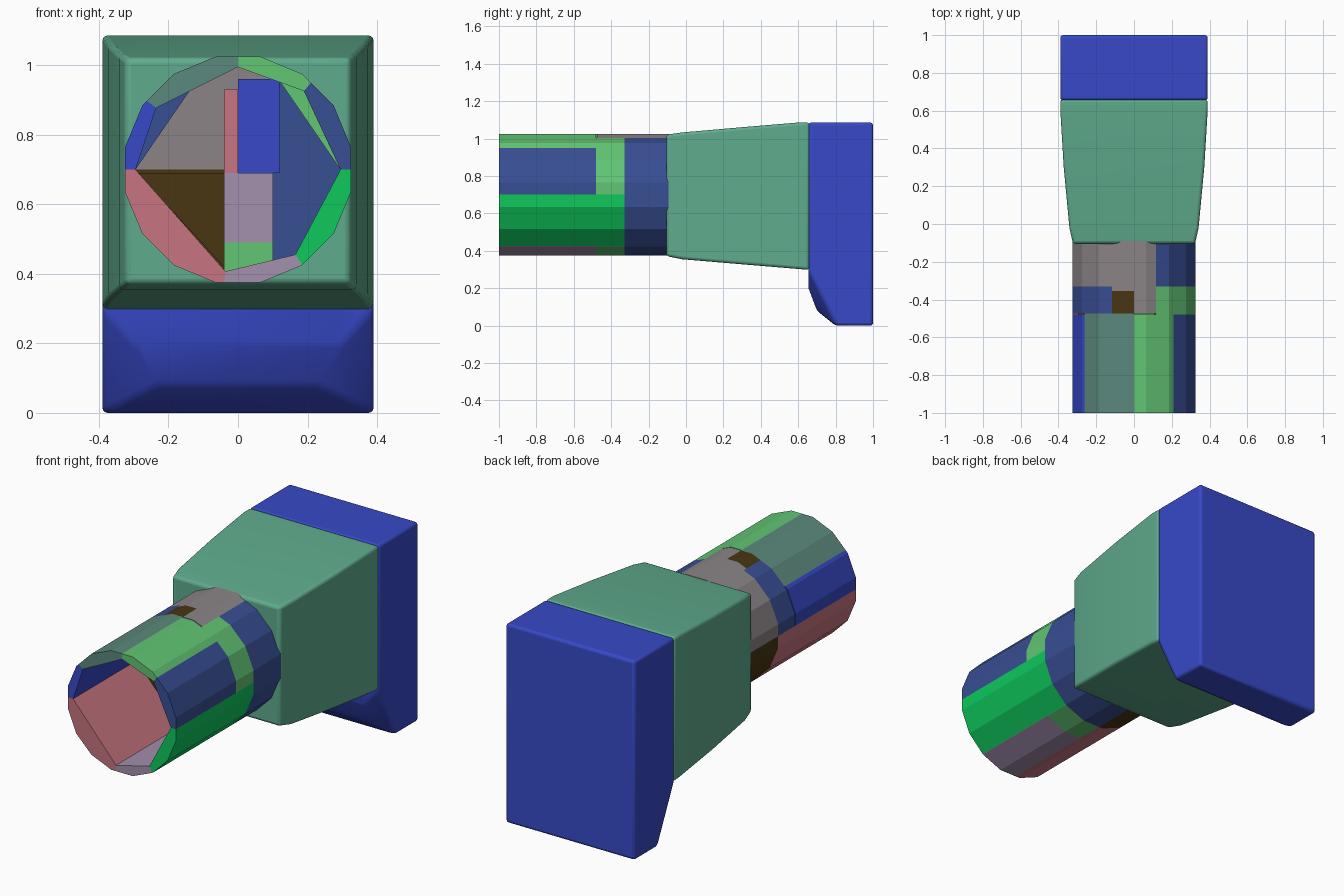
import bpy, bmesh, math

cube = bpy.data.objects.get("Cube")
if cube:
    bpy.data.objects.remove(cube)

AXIS_Z, APOTHEM, INNER = 0.70, 0.325, 0.295


def linear(c):
    c /= 255
    return c / 12.92 if c <= 0.04045 else ((c + 0.055) / 1.055) ** 2.4


def material(name, *rgb):
    m = bpy.data.materials.new(name)
    col = [linear(c) for c in rgb] + [1]
    m.diffuse_color = col
    m.use_nodes = True
    bsdf = next(n for n in m.node_tree.nodes if n.type == 'BSDF_PRINCIPLED')
    bsdf.inputs["Base Color"].default_value = col
    return m


teal = material("sea green", 95, 171, 141)
blue = material("royal blue", 55, 73, 200)
navy = material("slate blue", 56, 78, 148)
slate = material("grey green", 91, 136, 125)
lime = material("light green", 98, 197, 116)
green = material("emerald", 14, 200, 92)
mauve = material("mauve", 164, 144, 174)
pink = material("dusty rose", 199, 117, 129)
grey = material("warm grey", 139, 132, 134)
brown = material("dark brown", 72, 54, 18)


def solid(name, points, mat, bevel=0):
    """Convex solid around the points."""
    bm = bmesh.new()
    for p in points:
        bm.verts.new(p)
    bmesh.ops.convex_hull(bm, input=bm.verts[:])
    bmesh.ops.dissolve_limit(bm, angle_limit=math.radians(1),
                             verts=bm.verts[:], edges=bm.edges[:])
    bmesh.ops.recalc_face_normals(bm, faces=bm.faces[:])
    me = bpy.data.meshes.new(name)
    bm.to_mesh(me)
    bm.free()
    me.materials.append(mat)
    ob = bpy.data.objects.new(name, me)
    bpy.context.collection.objects.link(ob)
    if bevel:
        mod = ob.modifiers.new("Rounded edges", 'BEVEL')
        mod.width, mod.segments = bevel, 3
        mod.limit_method, mod.angle_limit = 'ANGLE', math.radians(25)
        bpy.ops.object.select_all(action='DESELECT')
        ob.select_set(True)
        bpy.context.view_layer.objects.active = ob
        bpy.ops.object.shade_smooth_by_angle(angle=math.radians(30))
    return ob


def polar(r, deg):
    a = math.radians(deg)
    return r * math.cos(a), AXIS_Z + r * math.sin(a)


def rim(deg):
    """Point on the sixteen-sided tube outline."""
    off = (deg + 11.25) % 22.5 - 11.25
    return polar(APOTHEM / math.cos(math.radians(off)), deg)


def sector(name, a0, a1, y0, y1, mat, filled=False):
    """Tube wall piece closed by an inner chord, or a filled wedge."""
    corners = [11.25 + 22.5 * k for k in range(-8, 32)]
    angles = [a0] + [c for c in corners if a0 < c < a1] + [a1]
    outline = [rim(a) for a in angles]
    outline += [(0, AXIS_Z)] if filled else [polar(INNER, a0), polar(INNER, a1)]
    solid(name, [(x, y, z) for y in (y0, y1) for x, z in outline], mat)


def box(name, x, y, z, mat):
    solid(name, [(i, j, k) for i in x for j in y for k in z], mat)


# Rear block with a chamfered, tapering foot
block = [(s * 0.39, y, z) for s in (-1, 1) for y, z in
         ((0.655, 1.086), (0.655, 0.30), (0.80, 0), (1, 0), (1, 1.086))]
block += [(s * 0.30, 0.655, 0.20) for s in (-1, 1)]
block += [(s * 0.23, 0.70, 0.08) for s in (-1, 1)]
solid("rear_block", block, blue, 0.015)

# Tapered housing: y, half width, bottom, top
rings = [(-0.105, 0.323, 0.372, 1.021), (-0.02, 0.342, 0.355, 1.033),
         (0.30, 0.372, 0.328, 1.061), (0.60, 0.39, 0.303, 1.086),
         (0.66, 0.39, 0.298, 1.086)]
solid("tapered_housing", [(s * w, y, z) for y, w, lo, hi in rings
                          for s in (-1, 1) for z in (lo, hi)], teal, 0.015)

# Front tube wall pieces
for name, a0, a1, y1, mat in (
        ("tube_upper_left", 50, 90, -0.48, lime),
        ("tube_upper_right", 90, 143, -0.475, slate),
        ("tube_side_right", 143, 180, -0.48, blue),
        ("tube_lower_right", 180, 263, -0.33, pink),
        ("tube_bottom", 263, 304, -0.48, mauve),
        ("tube_lower_left", 304, 360, -0.33, green),
        ("tube_side_left", 0, 50, -0.48, navy)):
    sector(name, a0, a1, -1, y1, mat)

# Middle band of wall pieces
for name, a0, a1, y0, y1, mat in (
        ("band_left", 0, 69, -0.48, -0.33, lime),
        ("band_top", 69, 90, -0.475, -0.33, grey),
        ("band_key", 90, 111, -0.475, -0.355, brown),
        ("band_key_rear", 90, 111, -0.355, -0.33, grey),
        ("band_right", 111, 180, -0.475, -0.33, navy),
        ("band_bottom", 263, 304, -0.48, -0.33, lime)):
    sector(name, a0, a1, y0, y1, mat)

# Rear collar of filled wedges
sector("collar_upper_right", 69, 180, -0.33, -0.09, grey, True)
sector("collar_lower_right", 180, 263, -0.33, -0.09, brown, True)
sector("collar_left", -97, 69, -0.33, -0.09, navy, True)

# Inner blocks standing on the collar
box("inner_bar_rose", (-0.04, 0), (-0.46, -0.32), (0.69, 0.93), pink)
box("inner_bar_blue", (0, 0.12), (-0.44, -0.32), (0.69, 0.96), blue)
box("inner_bar_mauve", (-0.04, 0.10), (-0.46, -0.32), (0.49, 0.69), mauve)
box("inner_bar_green", (-0.04, 0.10), (-0.46, -0.32), (0.40, 0.49), lime)
solid("inner_wedge_brown", [(x, y, z) for y in (-0.45, -0.32) for x, z in
                            ((-0.29, 0.69), (-0.04, 0.69), (-0.04, 0.42))], brown)
